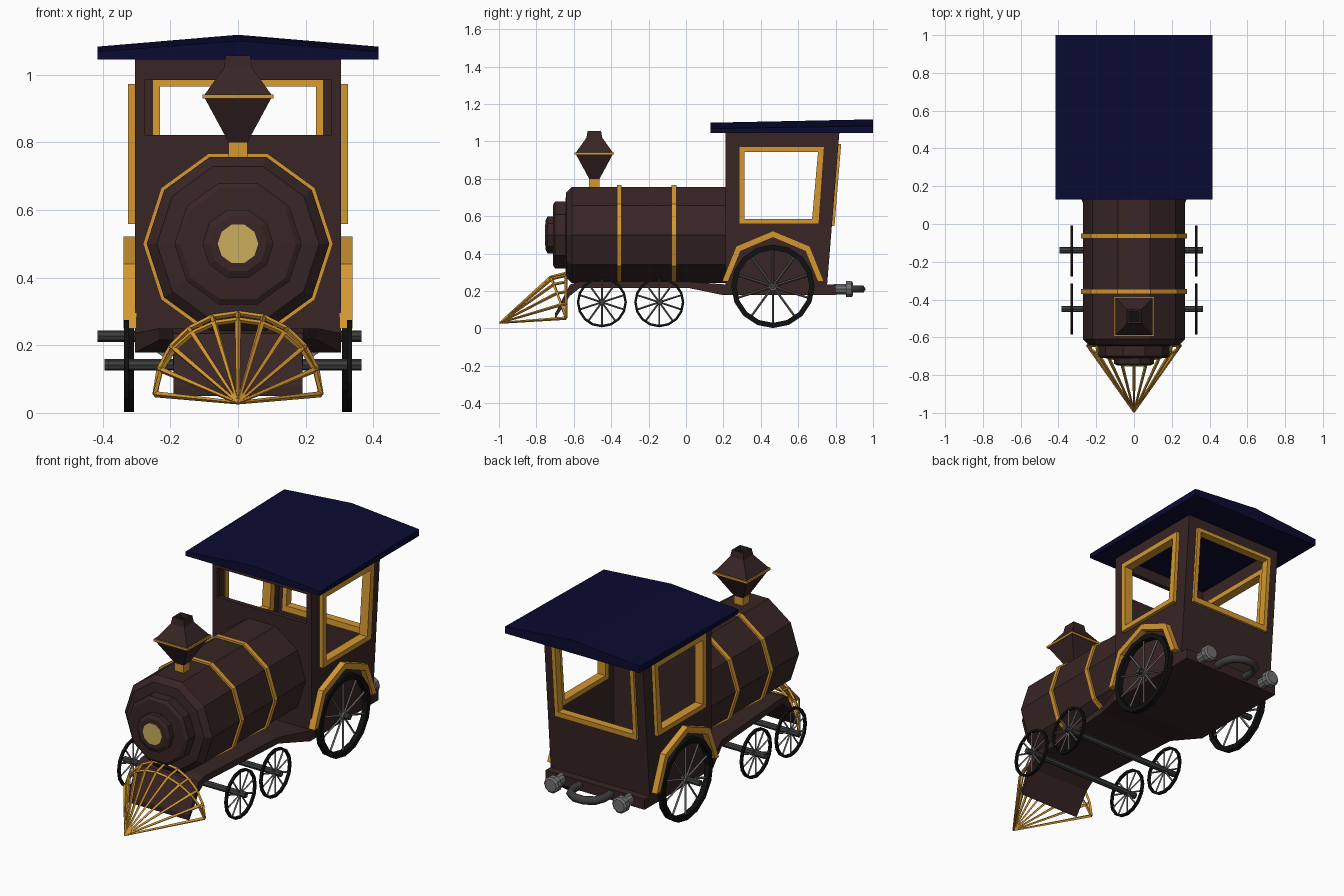
import bpy, bmesh, math
from mathutils import Vector

if "Cube" in bpy.data.objects:
    bpy.data.objects.remove(bpy.data.objects["Cube"])

def mat(name, r, g, b):
    m = bpy.data.materials.new(name)
    m.diffuse_color = (r, g, b, 1)
    m.use_nodes = True
    m.node_tree.nodes["Principled BSDF"].inputs["Base Color"].default_value = m.diffuse_color
    return m

BROWN = mat("dark_brown", 0.04, 0.018, 0.018)
GOLD = mat("gold", 0.66, 0.31, 0.03)
NAVY = mat("navy", 0.003, 0.003, 0.032)
LAMP = mat("lamp_yellow", 0.60, 0.42, 0.11)
BLACK = mat("black", 0.005, 0.005, 0.005)
DARK = mat("dark_grey", 0.045, 0.047, 0.045)
GREY = mat("grey", 0.17, 0.17, 0.17)

def finish(name, bm, m):
    bmesh.ops.recalc_face_normals(bm, faces=bm.faces)
    me = bpy.data.meshes.new(name)
    bm.to_mesh(me)
    bm.free()
    me.materials.append(m)
    ob = bpy.data.objects.new(name, me)
    bpy.context.collection.objects.link(ob)
    return ob

def loft(name, sections, m, closed=False, caps=True):
    """Skin a list of equal-length point loops."""
    bm = bmesh.new()
    loops = [[bm.verts.new(p) for p in s] for s in sections]
    pairs = list(zip(loops, loops[1:])) + ([(loops[-1], loops[0])] if closed else [])
    for a, b in pairs:
        for i in range(len(a)):
            j = (i + 1) % len(a)
            bm.faces.new((a[i], a[j], b[j], b[i]))
    if caps and not closed:
        bm.faces.new(loops[0])
        bm.faces.new(loops[-1])
    return finish(name, bm, m)

def lathe(name, prof, n, c, axis, m, phase=0, closed=False):
    """Turn (position, radius) points around an axis through c."""
    def pt(t, r, a):
        u, v = r * math.cos(a), r * math.sin(a)
        d = {'x': (t, u, v), 'y': (u, t, v), 'z': (u, v, t)}[axis]
        return Vector(c) + Vector(d)
    secs = [[pt(t, r, phase + 2 * math.pi * i / n) for i in range(n)] for t, r in prof]
    return loft(name, secs, m, closed)

def prism(name, pts, fn, d0, d1, m):
    return loft(name, [[fn(u, v, d) for u, v in pts] for d in (d0, d1)], m)

def frame(name, outer, inner, fn, d0, d1, m, closed=True):
    """Flat band between two outlines, given thickness."""
    secs = [[fn(*o, d0), fn(*o, d1), fn(*i, d1), fn(*i, d0)] for o, i in zip(outer, inner)]
    return loft(name, secs, m, closed)

def rods(name, segs, r, m, n=6, r_start=None):
    bm = bmesh.new()
    for p, q in segs:
        p, q = Vector(p), Vector(q)
        mx = (q - p).to_track_quat('Z', 'Y').to_matrix().to_4x4()
        mx.translation = (p + q) / 2
        bmesh.ops.create_cone(bm, cap_ends=True, segments=n, radius1=r_start or r,
                              radius2=r, depth=(q - p).length, matrix=mx)
    return finish(name, bm, m)

side = lambda u, v, d: (d, u, v)      # outline in y,z pushed along x
front = lambda u, v, d: (u, d, v)     # outline in x,z pushed along y
back_wall = lambda u, v, d: (u, 0.755 + 0.081 * (v - 0.24) + d, v)

def box2(a, b, c, d):
    return [(a, c), (b, c), (b, d), (a, d)]

# boiler with stepped front
lathe("boiler", [(0.22, 0.27), (-0.61, 0.27), (-0.64, 0.24), (-0.645, 0.188), (-0.70, 0.188),
                 (-0.71, 0.172), (-0.712, 0.105), (-0.74, 0.105), (-0.75, 0.085)],
      10, (0, 0, 0.5), 'y', BROWN)
lathe("headlamp", [(-0.745, 0.06), (-0.754, 0.06)], 10, (0, 0, 0.5), 'y', LAMP)
for i, y in enumerate((-0.357, -0.064)):
    lathe(f"boiler_band_{i}", [(y - 0.013, 0.281), (y + 0.013, 0.281)], 10, (0, 0, 0.5), 'y', GOLD)

# square smokestack
S, Q = math.sqrt(2), math.pi / 4
def stack(name, prof, m):
    return lathe(name, [(z, h * S) for z, h in prof], 4, (0, -0.49, 0), 'z', m, Q)
stack("stack_base", [(0.74, 0.028), (0.80, 0.028)], GOLD)
stack("smokestack", [(0.795, 0.025), (0.93, 0.098), (0.942, 0.098), (1.02, 0.042),
                     (1.056, 0.036), (1.056, 0.027), (1.03, 0.027)], BROWN)
stack("stack_ring", [(0.929, 0.105), (0.941, 0.105)], GOLD)
stack("stack_opening", [(1.031, 0.0275), (1.036, 0.0275)], BLACK)

# cab: hollow shell with window openings
cab = prism("cab", [(0.21, 0.18), (0.755, 0.18), (0.755, 0.24), (0.821, 1.06), (0.21, 1.06)],
            side, -0.305, 0.305, BROWN)
cutters = [
    prism("cut_room", [(0.235, 0.25), (0.73, 0.25), (0.80, 1.1), (0.235, 1.1)], side, -0.28, 0.28, BROWN),
    prism("cut_side", [(0.305, 0.575), (0.68, 0.575), (0.715, 0.95), (0.305, 0.95)], side, -0.5, 0.5, BROWN),
    prism("cut_front", box2(-0.275, 0.275, 0.822, 0.985), front, 0.1, 0.4, BROWN),
    prism("cut_back", box2(-0.24, 0.24, 0.565, 0.97), front, 0.6, 1.0, BROWN)]
bpy.context.view_layer.objects.active = cab
for c in cutters:
    c.hide_render = True
    mod = cab.modifiers.new("cut", 'BOOLEAN')
    mod.operation, mod.solver, mod.object = 'DIFFERENCE', 'EXACT', c
    bpy.ops.object.modifier_apply(modifier=mod.name)
    bpy.data.objects.remove(c)

# gold window frames and wheel arches
arch_out = [(0.192, 0.25), (0.268, 0.44), (0.465, 0.522), (0.662, 0.44), (0.738, 0.25)]
arch_in = [(0.225, 0.25), (0.292, 0.413), (0.465, 0.486), (0.638, 0.413), (0.705, 0.25)]
for s, tag in ((1, "right"), (-1, "left")):
    frame(f"side_window_frame_{tag}", [(0.283, 0.558), (0.711, 0.558), (0.74, 0.972), (0.283, 0.972)],
          [(0.314, 0.585), (0.674, 0.585), (0.706, 0.943), (0.314, 0.943)],
          side, s * 0.275, s * 0.325, GOLD)
    frame(f"wheel_arch_{tag}", arch_out, arch_in, side, s * 0.30, s * 0.338, GOLD, closed=False)
frame("back_window_frame", box2(-0.253, 0.253, 0.548, 0.985), box2(-0.23, 0.23, 0.578, 0.965),
      back_wall, -0.03, 0.014, GOLD)

# pitched roof
def roof_end(y, eave, peak):
    return [(-0.415, y, 1.045), (0.415, y, 1.045), (0.415, y, eave), (0, y, peak), (-0.415, y, eave)]
loft("roof", [roof_end(0.13, 1.068, 1.10), roof_end(1.0, 1.083, 1.118)], NAVY)

# chassis plate, tapering forward and bending down at the nose
loft("chassis", [[(-w, y, a), (w, y, a), (w, y, b), (-w, y, b)] for y, w, a, b in (
    (0.80, 0.305, 0.178, 0.236), (0.20, 0.305, 0.178, 0.236), (0.02, 0.235, 0.215, 0.25),
    (-0.57, 0.195, 0.215, 0.25), (-0.62, 0.192, 0.175, 0.235), (-0.70, 0.19, 0.05, 0.08))], BROWN)

# spoked wheels and axles
def wheel(tag, x, y, z, R, rim, w, spoke):
    lathe(f"tyre_{tag}", [(-w, R), (w, R), (w, R - rim), (-w, R - rim)], 16, (x, y, z), 'x', BLACK,
          closed=True)
    c = Vector((x, y, z))
    ends = [c + Vector((0, math.sin(a), math.cos(a))) * (R - rim * 0.6)
            for a in (2 * math.pi * i / 10 for i in range(10))]
    rods(f"spokes_{tag}", [(c, e) for e in ends], spoke, GREY, 4)
    lathe(f"hub_{tag}", [(-w, R * 0.1), (w, R * 0.1)], 10, (x, y, z), 'x', GREY)

for s, tag in ((1, "right"), (-1, "left")):
    wheel(f"rear_{tag}", s * 0.322, 0.465, 0.225, 0.223, 0.028, 0.015, 0.006)
    wheel(f"middle_{tag}", s * 0.33, -0.143, 0.14, 0.134, 0.013, 0.007, 0.005)
    wheel(f"front_{tag}", s * 0.33, -0.45, 0.14, 0.134, 0.013, 0.007, 0.005)
for tag, y, z, x0 in (("rear", 0.465, 0.227, -0.415), ("middle", -0.14, 0.142, -0.395),
                      ("front", -0.45, 0.142, -0.385)):
    rods(f"axle_{tag}", [((x0, y, z), (0.365, y, z))], 0.017, DARK, 8)

# cowcatcher: rods fanning from the tip to two arches
tip = (0, -0.995, 0.03)
A = [math.pi * i / 10 for i in range(11)]
def arc(drop, lead):
    return [((0.245 - drop * math.sin(a)) * math.cos(a), -0.642 - lead * math.sin(a),
             0.055 + (0.24 - drop * math.sin(a)) * math.sin(a)) for a in A]
near, far = arc(0.02, 0.08), arc(0, 0)
rods("cowcatcher_bars", [(tip, p) for p in near], 0.009, GOLD, 4, 0.005)
rods("cowcatcher_arches", list(zip(near, near[1:])) + list(zip(far, far[1:]))
     + list(zip(near, far))[1:-1], 0.008, GOLD, 4)

# rear buffers and coupling loop
for s, tag in ((1, "right"), (-1, "left")):
    lathe(f"buffer_{tag}", [(0.79, 0.03), (0.855, 0.03), (0.855, 0.045), (0.885, 0.045), (0.893, 0.035)],
          10, (s * 0.21, 0, 0.21), 'y', GREY)
cu = bpy.data.curves.new("coupling_loop", 'CURVE')
cu.dimensions, cu.bevel_depth, cu.bevel_resolution = '3D', 0.022, 1
path = [(-0.095, 0.79)] + [(-0.095 * math.cos(a), 0.86 + 0.083 * math.sin(a)) for a in A[::2]] + [(0.095, 0.79)]
sp = cu.splines.new('POLY')
sp.points.add(len(path) - 1)
for p, (x, y) in zip(sp.points, path):
    p.co = (x, y, 0.21, 1)
cu.materials.append(DARK)
loop = bpy.data.objects.new("coupling_loop", cu)
bpy.context.collection.objects.link(loop)
bpy.ops.object.select_all(action='DESELECT')
loop.select_set(True)
bpy.context.view_layer.objects.active = loop
bpy.ops.object.convert(target='MESH')
